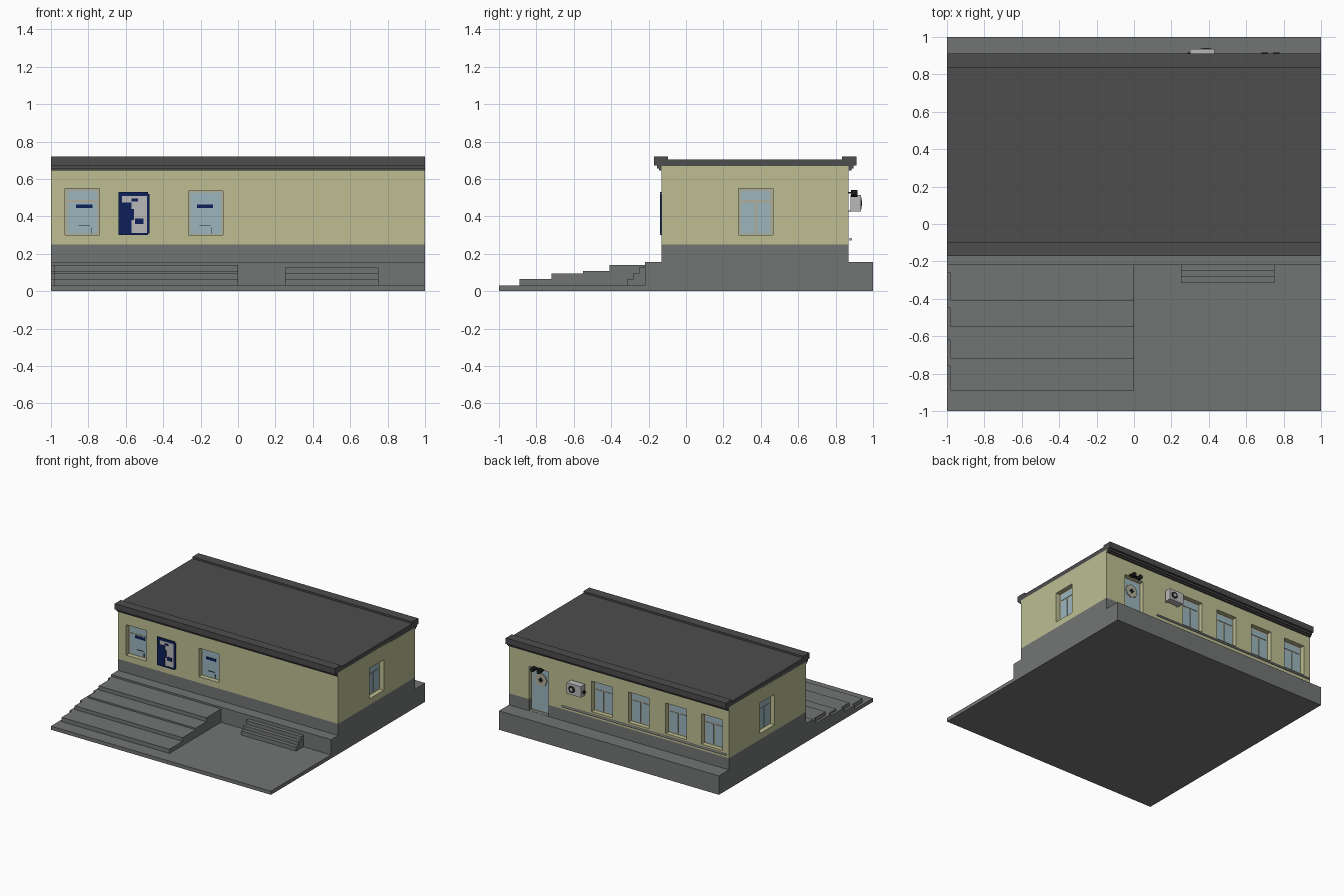
import bpy, bmesh, math
from mathutils import Matrix, Vector

cube = bpy.data.objects.get("Cube")
if cube:
    bpy.data.objects.remove(cube)


def material(name, r, g, b):
    m = bpy.data.materials.new(name)
    m.use_nodes = True
    m.diffuse_color = (r, g, b, 1)
    m.node_tree.nodes["Principled BSDF"].inputs["Base Color"].default_value = (r, g, b, 1)
    return m


CONCRETE = material("concrete grey", .171, .178, .175)
PLASTER = material("pale yellow plaster", .51, .515, .287)
ROOF = material("roof dark grey", .074, .074, .074)
GLASS = material("pale blue glass", .328, .468, .515)
FRAME = material("beige frame", .434, .423, .328)
NAVY = material("navy", .004, .0144, .102)
METAL = material("light grey metal", .485, .485, .485)
BLACK = material("black", .015, .015, .015)


def finish(name, bm, mat, matrix=Matrix()):
    bmesh.ops.recalc_face_normals(bm, faces=bm.faces)
    mesh = bpy.data.meshes.new(name)
    bm.to_mesh(mesh)
    bm.free()
    mesh.materials.append(mat)
    ob = bpy.data.objects.new(name, mesh)
    ob.matrix_world = matrix
    bpy.context.collection.objects.link(ob)
    return ob


def boxes(name, mat, spans, matrix=Matrix()):
    """Each span is (x0, x1, y0, y1, z0, z1)."""
    bm = bmesh.new()
    for x0, x1, y0, y1, z0, z1 in spans:
        place = Matrix.Translation(((x0 + x1) / 2, (y0 + y1) / 2, (z0 + z1) / 2))
        size = Matrix.Diagonal((x1 - x0, y1 - y0, z1 - z0, 1))
        bmesh.ops.create_cube(bm, size=1, matrix=place @ size)
    return finish(name, bm, mat, matrix)


def disc(name, mat, centre, radius, depth, sides, axis="Y", matrix=Matrix()):
    bm = bmesh.new()
    turn = Matrix.Rotation(math.pi / 2, 4, "X" if axis == "Y" else "Y")
    bmesh.ops.create_cone(bm, cap_ends=True, segments=sides, radius1=radius, radius2=radius,
                          depth=depth, matrix=Matrix.Translation(centre) @ turn)
    return finish(name, bm, mat, matrix)


def extrude_profile(name, mat, points):
    """Extrude a (y, z) outline along the full width."""
    bm = bmesh.new()
    face = bm.faces.new([bm.verts.new((-1, y, z)) for y, z in points])
    out = bmesh.ops.extrude_face_region(bm, geom=[face])["geom"]
    bmesh.ops.translate(bm, vec=(2, 0, 0), verts=[v for v in out if isinstance(v, bmesh.types.BMVert)])
    return finish(name, bm, mat)


# Base slab and platform as one stepped block
extrude_profile("base_platform", CONCRETE, [(-1, 0), (1, 0), (1, .155), (-.22, .155), (-.22, .03), (-1, .03)])

# Wide front terrace: every tread starts further back along the left edge strip
terrace = []
for front, strip, top in [(-.89, -.76, .065), (-.72, -.62, .095), (-.55, -.45, .108), (-.41, -.26, .14)]:
    terrace += [(-.98, 0, front, -.22, .03, top), (-1, -.98, strip, -.22, .03, top)]
boxes("terrace_steps", CONCRETE, terrace)
boxes("small_steps", CONCRETE, [(.25, .75, -.22 - .032 * i, -.22, .03, .157 - .031 * i) for i in (1, 2, 3)])

# Walls, with the four wall frames: local x runs along the wall, local y inward
WALL_FRONT, WALL_BACK, DEPTH = -.13, .87, .05
plinth = boxes("plinth", CONCRETE, [(-1, 1, WALL_FRONT, WALL_BACK, .155, .25)])
walls = boxes("walls", PLASTER, [(-1, 1, WALL_FRONT, WALL_BACK, .25, .67)])


def wall_frame(x, y, turn):
    return Matrix.Translation((x, y, 0)) @ Matrix.Rotation(math.radians(turn), 4, "Z")


FRONT = wall_frame(0, WALL_FRONT, 0)
RIGHT = wall_frame(1, 0, 90)
BACK = wall_frame(0, WALL_BACK, 180)
LEFT = wall_frame(-1, 0, -90)
cutters = []


def opening(name, frame, x0, x1, z0, z1, panes):
    """Recess with a frame board; panes are fractions of the opening."""
    cutters.append(boxes(name + "_cutter", PLASTER, [(x0, x1, -.05, DEPTH, z0, z1)], frame))
    boxes(name + "_frame", FRAME, [(x0, x1, DEPTH - .012, DEPTH + .01, z0, z1)], frame)
    w, h = x1 - x0, z1 - z0
    boxes(name + "_glass", GLASS,
          [(x0 + a * w, x0 + b * w, DEPTH - .016, DEPTH, z0 + c * h, z0 + d * h) for a, b, c, d in panes], frame)


TRANSOM = (.08, .92, .75, .94)
CASEMENT = [TRANSOM, (.08, .46, .04, .7), (.54, .92, .04, .7)]
SINGLE = [TRANSOM, (.08, .92, .04, .7)]
DOOR = [(.06, .94, .03, .97)]

opening("front_window", FRONT, -.925, -.74, .3, .55, SINGLE)
opening("front_hatch", FRONT, -.265, -.08, .3, .535, DOOR)
opening("right_window", RIGHT, .28, .465, .3, .55, CASEMENT)
opening("left_window", LEFT, -.465, -.28, .3, .55, CASEMENT)
for i, x in enumerate((.155, -.18, -.52, -.845)):
    opening(f"back_window_{i + 1}", BACK, -x - .095, -x + .095, .3, .55, CASEMENT)
opening("back_door", BACK, -.82, -.64, .156, .52, DOOR)

for wall in (plinth, walls):
    for cutter in cutters:
        cutter.hide_render = True
        cutter.hide_viewport = True
        cutter.display_type = "WIRE"
        mod = wall.modifiers.new("recess", "BOOLEAN")
        mod.operation = "DIFFERENCE"
        mod.solver = "EXACT"
        mod.object = cutter
# Bake the recesses and drop the cutters
bpy.context.view_layer.update()
graph = bpy.context.evaluated_depsgraph_get()
for wall in (plinth, walls):
    baked = bpy.data.meshes.new_from_object(wall.evaluated_get(graph))
    wall.modifiers.clear()
    wall.data = baked
for cutter in cutters:
    bpy.data.objects.remove(cutter)

# Roof with raised edges and stepped cornice, mirrored front to back
half = [(-.13, .645), (-.145, .645), (-.145, .657), (-.155, .657), (-.155, .672),
        (-.172, .672), (-.172, .72), (-.095, .72), (-.095, .705)]
middle = WALL_FRONT + WALL_BACK
inner = [(-.128, .645), (-.128, .66)]
outline = inner[::-1] + half
outline += [(middle - y, z) for y, z in reversed(outline)]
extrude_profile("roof", ROOF, outline)

# Stickers and handles on the front glass
for name, x in (("window", -.822), ("hatch", -.176)):
    face = DEPTH - .02
    boxes(name + "_sticker", NAVY, [(x - .043, x + .043, face, face + .005, .445, .465)], FRONT)
    boxes(name + "_handle", BLACK, [(x - .03, x + .03, face, face + .005, .352, .355),
                                    (x + .035, x + .038, face, face + .005, .31, .34)], FRONT)

# Notice board: grey plate with navy border and blocks
boxes("notice_board", METAL, [(-.635, -.48, -.006, .002, .305, .525)], FRONT)
boxes("notice_board_print", NAVY, [
    (-.64, -.62, -.009, .001, .3, .53), (-.487, -.473, -.009, .001, .31, .52),
    (-.63, -.48, -.009, .001, .51, .53), (-.63, -.48, -.009, .001, .3, .312),
    (-.62, -.57, -.009, .001, .31, .475), (-.57, -.555, -.009, .001, .38, .44),
    (-.55, -.505, -.009, .001, .36, .39), (-.57, -.535, -.009, .001, .48, .495)], FRONT)

# Air conditioner on the back wall
boxes("air_conditioner", METAL, [(-.43, -.3, -.065, -.01, .425, .515)], BACK)
boxes("air_conditioner_brackets", METAL, [(x, x + .012, -.05, .001, .425, .433) for x in (-.42, -.322)], BACK)
disc("air_conditioner_fan", BLACK, (-.385, -.066, .47), .03, .004, 8, matrix=BACK)
disc("air_conditioner_hub", METAL, (-.385, -.068, .47), .014, .004, 8, matrix=BACK)
disc("air_conditioner_valve", BLACK, (-.295, -.035, .46), .012, .02, 8, "X", BACK)

# Door emblem and twin lamp above the door
disc("door_emblem", FRAME, (-.73, DEPTH - .02, .42), .055, .008, 8, matrix=BACK)
disc("door_emblem_centre", BLACK, (-.73, DEPTH - .025, .42), .022, .006, 4, matrix=BACK)
boxes("lamp_bracket", BLACK, [(-.78, -.68, -.025, .002, .522, .53)], BACK)
for i, x in enumerate((-.76, -.7)):
    disc(f"lamp_{i + 1}", BLACK, (x, -.03, .523), .018, .035, 10, matrix=BACK)

# Service pipe along the back wall
disc("service_pipe", METAL, (.235, -.01, .278), .008, 1.49, 8, "X", BACK)
